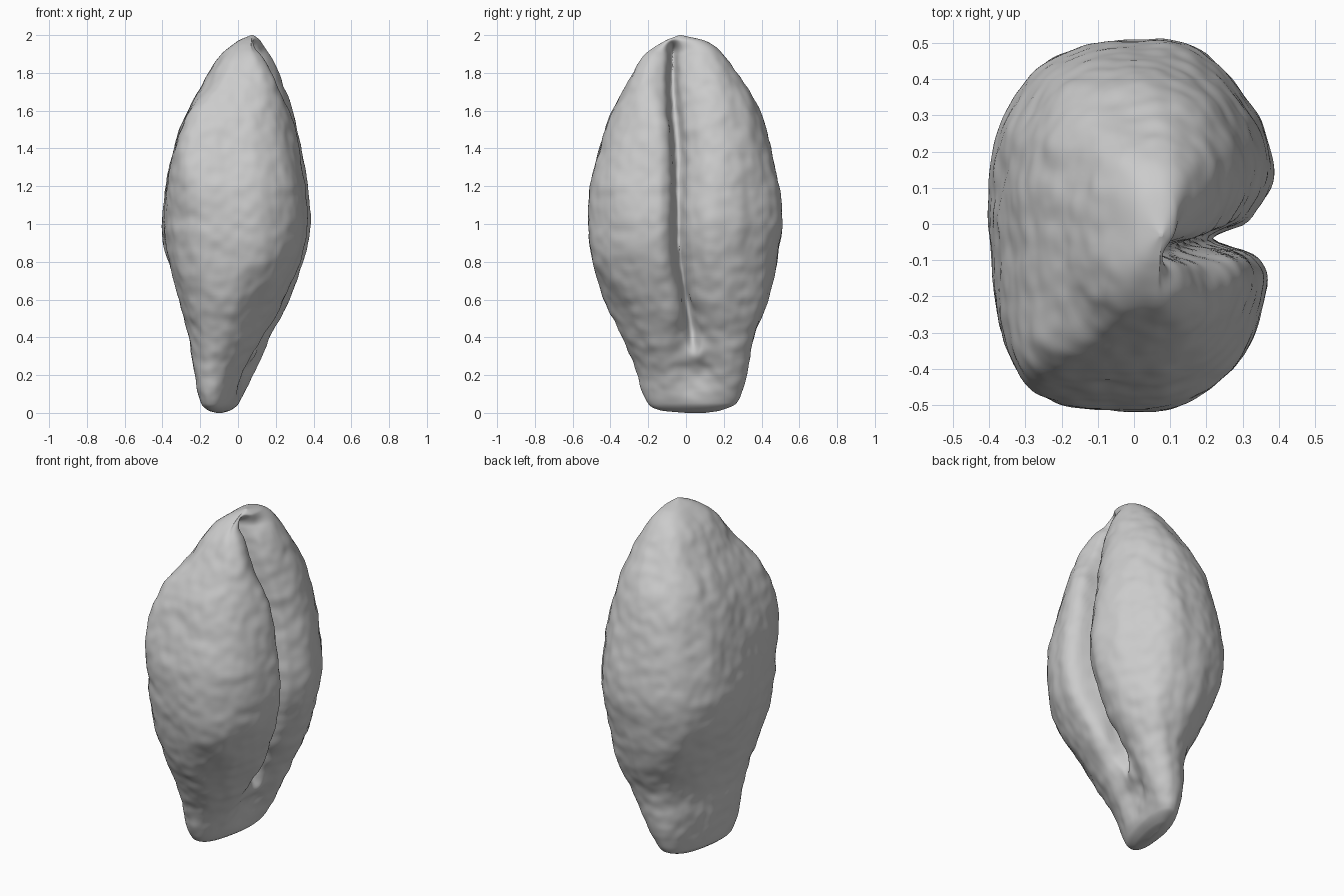
import bpy, bmesh, math
from mathutils import Vector, noise

old = bpy.data.objects.get("Cube")
if old:
    bpy.data.objects.remove(old)

# Outline of the grain: height, back x, front x, right y, left y
OUTLINE = [
    (0.0, -.11, -.09, 0.0, .10), (.012, -.15, -.05, -.13, .18), (.05, -.19, 0.0, -.20, .265),
    (.2, -.225, .08, -.255, .32), (.4, -.265, .19, -.335, .36), (.6, -.325, .29, -.43, .435),
    (.8, -.37, .36, -.495, .48), (1.0, -.395, .395, -.515, .51), (1.2, -.38, .385, -.51, .49),
    (1.4, -.34, .35, -.46, .45), (1.6, -.265, .305, -.395, .39), (1.8, -.15, .235, -.285, .27),
    (1.9, -.085, .185, -.21, .2), (1.97, 0.0, .13, -.11, .1), (2.0, .07, .08, -.035, -.025),
]
SEGMENTS, RINGS = 280, 200


def slope(i, k):
    a, b = OUTLINE[max(i - 1, 0)], OUTLINE[min(i + 1, len(OUTLINE) - 1)]
    return (b[k] - a[k]) / (b[0] - a[0])


def outline_at(z):
    """Smooth (monotone-limited) interpolation of the outline."""
    i = max(j for j in range(len(OUTLINE) - 1) if OUTLINE[j][0] <= z)
    p, q = OUTLINE[i], OUTLINE[i + 1]
    h = q[0] - p[0]
    t = (z - p[0]) / h
    result = []
    for k in range(1, 5):
        d = q[k] - p[k]
        limit = abs(3 * d)
        m0 = max(-limit, min(limit, slope(i, k) * h))
        m1 = max(-limit, min(limit, slope(i + 1, k) * h))
        s = t * t * (3 - 2 * t)
        result.append(p[k] + d * s + m0 * t * (1 - t) ** 2 - m1 * t * t * (1 - t))
    return result


def bell(value, width):
    return math.exp(-(value / width) ** 2)


def ramp(value, low, high):
    t = max(0, min(1, (value - low) / (high - low)))
    return t * t * (3 - 2 * t)


def section_point(z, angle):
    """One point of the boxy-backed, two-lobed cross-section."""
    x0, x1, y0, y1 = outline_at(z)
    c, s = math.cos(angle), math.sin(angle)
    foot = 1 - ramp(z, .35, .9)
    # squareness of each quarter, with a shoulder at the upper back right
    n = 2.35 if c > 0 else 2.6 - .4 * foot
    if c < 0 and s < 0:
        n += 3 * ramp(z, 1.0, 1.5) * (1 - ramp(z, 1.6, 1.74)) + .7 * ramp(z, 1.5, 1.7)
    radius = (abs(c) ** n + abs(s) ** n) ** (-1 / n)
    y = (y0 + y1) / 2 + (y1 - y0) / 2 * s * radius
    # the foot is twisted so that its left side sits further forward
    x = (x0 + x1) / 2 + (x1 - x0) / 2 * c * radius * (1 - .1 * foot)
    x += .2 * foot * (y - (y0 + y1) / 2)
    if c > 0:
        # crease between the lobes, steep on the right and open on the left
        side = y - (.05 - .09 * ramp(z, .2, 1) - .03 * ramp(z, 1.3, 1.8))
        open_foot = 1 - ramp(z, .2, .6)
        width = .115 if side > 0 else .06 + .045 * max(open_foot, ramp(z, 1.5, 1.8))
        front = ramp(c, 0, .5)
        depth = ramp(z, .02, .25) * (1 - ramp(z, 1.9, 2))
        x -= front * depth * (.085 - .015 * open_foot) * bell(side, width)
        x -= front * depth * .095 * (1 - open_foot) * bell(side, .028)
        # the right lobe is a little lower than the left one
        x -= .014 * front * ramp(-side, -.02, .08) * ramp(z, .3, .6) * (1 - ramp(z, 1.6, 1.9))
        # germ bump at the foot of the crease
        x += .05 * front * bell(y - .05, .05) * bell(z - .31, .07)
    return Vector((x, y, z))


def wrinkle(p):
    """Broad dents, lengthwise ridges and fine cross wrinkles."""
    broad = noise.noise(Vector((p.x * 4, p.y * 4, p.z * 2.6)))
    ridges = noise.noise(Vector((p.x * 9 + 7, p.y * 9, p.z * 1.3)))
    cross = noise.noise(Vector((p.x * 7, p.y * 7 + 3, p.z * 13)))
    fine = noise.noise(p * 17)
    return .01 * broad + .008 * ridges + .005 * cross + .004 * fine


# Grain body, lofted ring by ring
bm = bmesh.new()
rings = []
for r in range(1, RINGS):
    z = 1 - math.cos(math.pi * r / RINGS)
    rings.append([bm.verts.new(section_point(z, math.tau * k / SEGMENTS)) for k in range(SEGMENTS)])
for low, high in zip(rings, rings[1:]):
    for k in range(SEGMENTS):
        n = (k + 1) % SEGMENTS
        bm.faces.new((low[k], low[n], high[n], high[k]))

# Close both ends
for ring, z, flip in ((rings[0], 0, True), (rings[-1], 2, False)):
    middle = sum((v.co for v in ring), Vector()) / SEGMENTS
    tip = bm.verts.new((middle.x, middle.y, z))
    for k in range(SEGMENTS):
        a, b = ring[k], ring[(k + 1) % SEGMENTS]
        bm.faces.new((b, a, tip) if flip else (a, b, tip))

# Wrinkled skin, fading out at the two ends
bm.normal_update()
moves = [(v, v.normal * wrinkle(v.co) * ramp(v.co.z, 0, .15) * ramp(2 - v.co.z, 0, .15))
         for v in bm.verts]
for v, move in moves:
    v.co += move

mesh = bpy.data.meshes.new("grain_body")
bm.to_mesh(mesh)
bm.free()
for polygon in mesh.polygons:
    polygon.use_smooth = True

# Plain grey skin
skin = bpy.data.materials.new("grey_skin")
skin.use_nodes = True
colour = (.6, .6, .6, 1)
skin.diffuse_color = colour
skin.node_tree.nodes["Principled BSDF"].inputs["Base Color"].default_value = colour
mesh.materials.append(skin)

body = bpy.data.objects.new("grain_body", mesh)
bpy.context.collection.objects.link(body)
